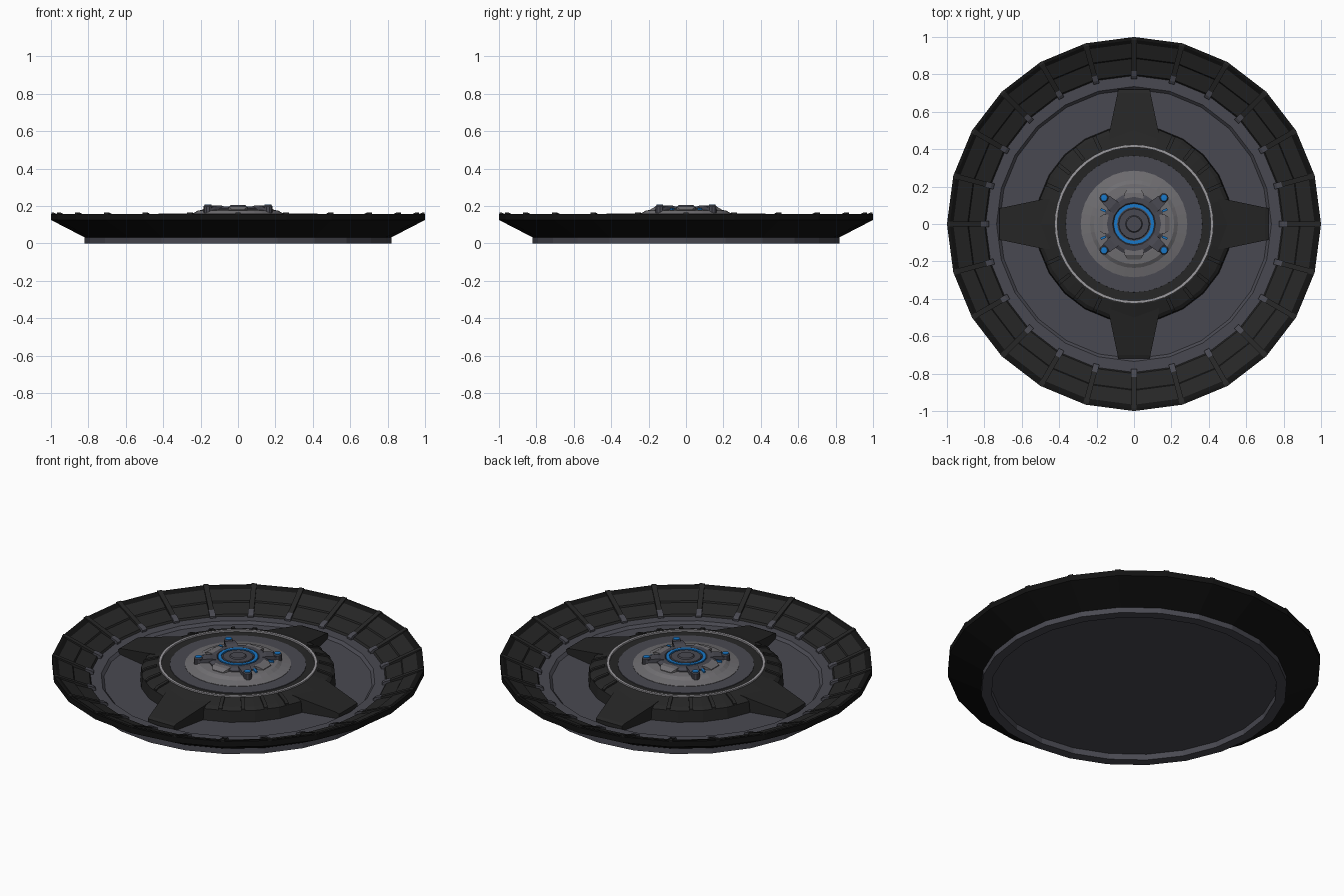
import bpy, bmesh, math
from mathutils import Matrix, Vector

if "Cube" in bpy.data.objects:
    bpy.data.objects.remove(bpy.data.objects["Cube"])

def mat(name, rgb):
    m = bpy.data.materials.new(name)
    m.diffuse_color = (*rgb, 1)
    m.use_nodes = True
    m.node_tree.nodes["Principled BSDF"].inputs["Base Color"].default_value = m.diffuse_color
    return m

BLACK = mat("hull black", (0.006, 0.006, 0.006))
DARK = mat("panel charcoal", (0.019, 0.019, 0.019))
GREY = mat("slate grey", (0.066, 0.066, 0.082))
MID = mat("hub grey", (0.16, 0.155, 0.165))
PALE = mat("pale trim", (0.33, 0.32, 0.34))
BLUE = mat("signal blue", (0.01, 0.19, 0.58))

def finish(name, bm, material):
    bmesh.ops.recalc_face_normals(bm, faces=bm.faces)
    me = bpy.data.meshes.new(name)
    bm.to_mesh(me)
    bm.free()
    me.materials.append(material)
    ob = bpy.data.objects.new(name, me)
    bpy.context.collection.objects.link(ob)
    return ob

def lathe(name, profile, n, material, at=(0, 0, 0), turn=0.0, closed=True):
    """Spin a closed (r, z) outline round z; r = 0 points become poles."""
    bm = bmesh.new()
    rings = []
    for r, z in profile:
        if r == 0:
            rings.append([bm.verts.new((at[0], at[1], at[2] + z))] * n)
        else:
            rings.append([bm.verts.new((at[0] + r * math.cos(turn + i * math.tau / n),
                                        at[1] + r * math.sin(turn + i * math.tau / n),
                                        at[2] + z)) for i in range(n)])
    pairs = list(zip(rings, rings[1:] + rings[:1]))
    for a, b in pairs if closed else pairs[:-1]:
        for i in range(n):
            j = (i + 1) % n
            vs = list(dict.fromkeys((a[i], a[j], b[j], b[i])))
            if len(vs) > 2:
                bm.faces.new(vs)
    return finish(name, bm, material)

def sweep_blocks(name, outline, angles, material):
    """Radial blocks: outline rows are (r, half width, z bottom, z top)."""
    bm = bmesh.new()
    for a in angles:
        rot = Matrix.Rotation(a, 3, 'Z')
        rows = [[bm.verts.new(rot @ Vector(p)) for p in
                 ((r, -w, b), (r, w, b), (r, w, t), (r, -w, t))] for r, w, b, t in outline]
        bm.faces.new(rows[0])
        bm.faces.new(rows[-1])
        for p, q in zip(rows, rows[1:]):
            for i in range(4):
                j = (i + 1) % 4
                bm.faces.new((p[i], p[j], q[j], q[i]))
    return finish(name, bm, material)

def steps(n, start=0.0):
    return [start + i * math.tau / n for i in range(n)]

# base: foot ring with a recessed underside, and the floor of the dish
lathe("base_floor", [(0, .035), (.765, .035), (.765, 0), (.82, 0), (.82, .035),
                     (.83, .065), (.735, .065), (.72, .05), (0, .05)], 24, GREY, closed=False)

# outer flared hull and its lip
lathe("outer_hull", [(.82, .032), (1, .125), (1, .158), (.985, .158), (.81, .05)], 24, BLACK)

# inner sloping wall in two stepped bands
lathe("upper_wall_band", [(.988, .156), (.89, .113), (.88, .095), (.985, .145)], 24, DARK)
lathe("lower_wall_band", [(.893, .107), (.80, .076), (.79, .06), (.88, .07)], 24, DARK)

# ribs over the wall, with grey feet
sweep_blocks("wall_ribs", [(.80, .014, .06, .085), (.89, .014, .08, .124),
                           (.985, .014, .13, .164), (.998, .014, .13, .164)], steps(24), DARK)
sweep_blocks("rib_feet", [(.775, .016, .06, .075), (.79, .016, .06, .086),
                          (.818, .016, .06, .095)], steps(24), GREY)

# raised central ring and the four arms
lathe("centre_ring", [(.525, .05), (.52, .115), (.50, .13), (.43, .152), (.36, .146),
                      (.35, .05)], 24, DARK)
sweep_blocks("ring_arms", [(.45, .135, .05, .140), (.50, .13, .05, .130), (.70, .088, .05, .088),
                           (.72, .085, .05, .08)], steps(4), DARK)
sweep_blocks("ring_ridges", [(.435, .01, .12, .158), (.50, .01, .11, .138), (.515, .01, .11, .125)],
             [q + d for q in steps(4, math.pi / 4) for d in (-.36, -.12, .12, .36)], DARK)
lathe("pale_ring", [(.425, .14), (.425, .16), (.41, .16), (.41, .14)], 48, PALE)

# hub: flat collar, light cone and stepped drum
lathe("hub_collar", [(.37, .10), (.365, .15), (.28, .15), (.27, .10)], 32, GREY)
lathe("hub_cone", [(.285, .12), (.285, .152), (.235, .163), (.215, .176), (.17, .180),
                   (0, .180), (0, .12)], 32, MID, closed=False)
lathe("hub_drum", [(.165, .17), (.165, .186), (.145, .196), (.115, .196), (.11, .190),
                   (0, .190), (0, .17)], 16, GREY, closed=False)
lathe("blue_ring", [(.108, .185), (.108, .198), (.09, .198), (.09, .185)], 32, BLUE)
lathe("hub_cap", [(.085, .185), (.08, .198), (.045, .198), (.04, .204), (0, .204)],
      24, GREY, closed=False)

# four corner clamps with blue-topped posts
corner = math.atan2(.14, .16)
corners = [corner, math.pi - corner, math.pi + corner, -corner]
sweep_blocks("corner_clamps", [(.12, .03, .17, .196), (.15, .032, .17, .203),
                               (.19, .028, .165, .2), (.215, .02, .16, .185)], corners, GREY)
for k, a in enumerate(corners):
    x, y = .213 * math.cos(a), .213 * math.sin(a)
    lathe(f"post_{k}", [(.024, .155), (.024, .198), (.018, .204), (0, .204)], 10, GREY,
          (x, y, 0), closed=False)
    lathe(f"post_light_{k}", [(.018, .2), (.018, .207), (0, .208)], 10, BLUE,
          (x, y, 0), closed=False)

# side clamps and small blue markers
sweep_blocks("side_clamps", [(.135, .05, .17, .196), (.165, .05, .17, .196), (.19, .035, .165, .182)],
             steps(4), MID)
sweep_blocks("blue_markers", [(.165, .006, .175, .19), (.195, .006, .175, .187)],
             [.42, math.pi - .42, math.pi + .42, -.42], BLUE)
